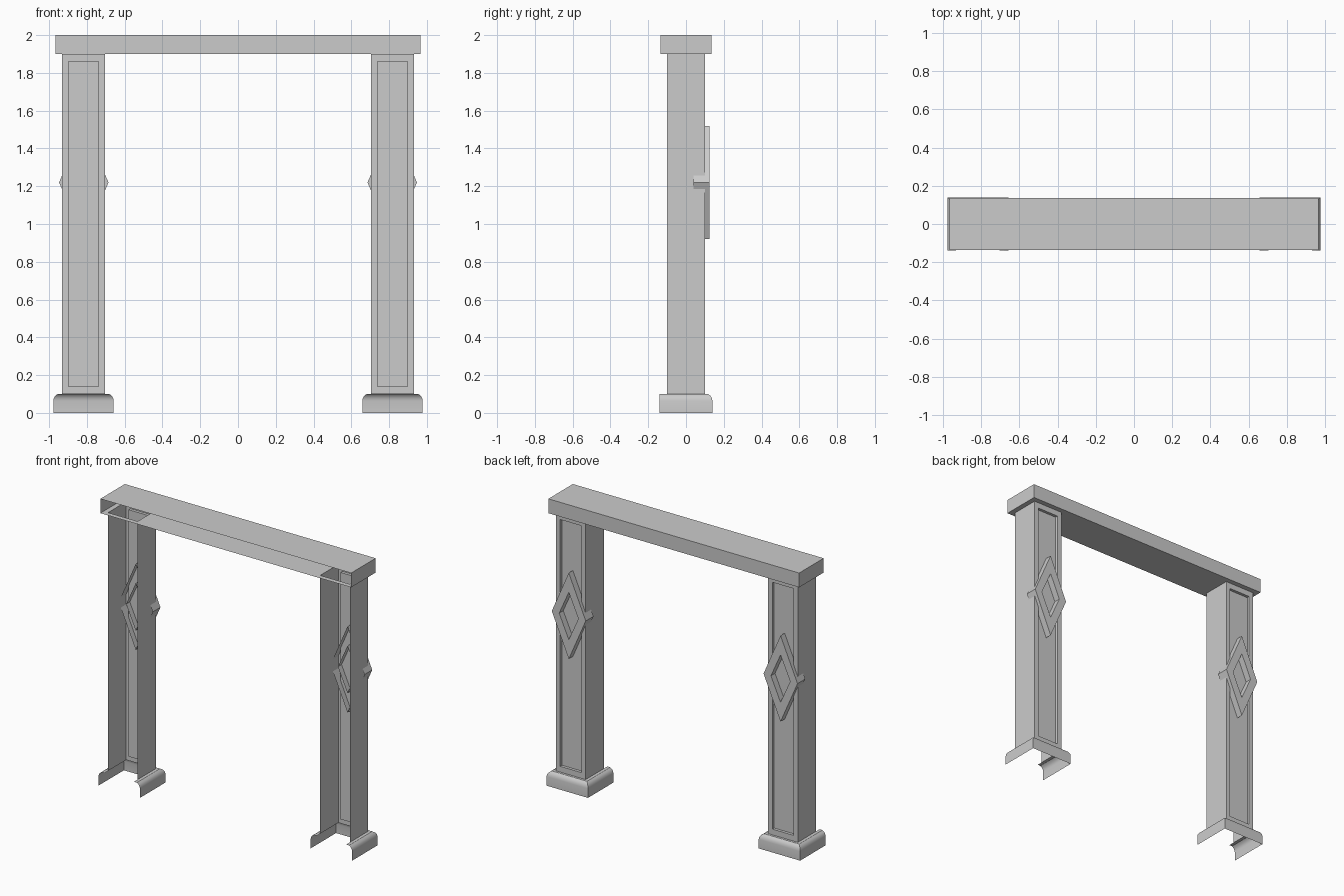
import bpy, bmesh

if "Cube" in bpy.data.objects:
    bpy.data.objects.remove(bpy.data.objects["Cube"])

CX = 0.818            # pillar centre distance from the middle
HW, HD = 0.114, 0.10  # pillar half width and half depth
Z0, Z1 = 0.10, 1.90   # pillar bottom and top


def finish(bm, name, x=0.0, smooth=False):
    bmesh.ops.remove_doubles(bm, verts=bm.verts, dist=1e-5)
    bmesh.ops.recalc_face_normals(bm, faces=bm.faces)
    me = bpy.data.meshes.new(name)
    bm.to_mesh(me)
    bm.free()
    ob = bpy.data.objects.new(name, me)
    bpy.context.collection.objects.link(ob)
    ob.location.x = x
    if smooth:
        bpy.ops.object.select_all(action='DESELECT')
        ob.select_set(True)
        bpy.context.view_layer.objects.active = ob
        bpy.ops.object.shade_smooth_by_angle()
    return ob


def loft(bm, rings, closed=True):
    """Join rings of points with quads; returns the vertex rings."""
    vr = [[bm.verts.new(p) for p in r] for r in rings]
    for a, b in zip(vr, vr[1:]):
        n = len(a)
        for i in range(n if closed else n - 1):
            j = (i + 1) % n
            bm.faces.new((a[i], a[j], b[j], b[i]))
    return vr


def u_ring(hx, yf, yb, z):
    return [(-hx, yf, z), (-hx, yb, z), (hx, yb, z), (hx, yf, z)]


def panel_ring(hx, za, zb, y):
    return [(-hx, y, za), (hx, y, za), (hx, y, zb), (-hx, y, zb)]


def diamond(hx, hz, y):
    return [(hx, y, 0), (0, y, hz), (-hx, y, 0), (0, y, -hz)]


for side, s in (("left", -1), ("right", 1)):
    # Pillar: two side walls and a back with a sunken panel, front open
    bm = bmesh.new()
    for x in (-HW, HW):
        loft(bm, [[(x, -HD, Z0), (x, HD, Z0)], [(x, -HD, Z1), (x, HD, Z1)]], False)
    rings = loft(bm, [panel_ring(HW, Z0, Z1, HD),
                      panel_ring(0.082, 0.14, 1.86, HD),
                      panel_ring(0.082, 0.14, 1.86, HD - 0.02)])
    bm.faces.new(rings[-1])
    finish(bm, side + "_pillar", s * CX)

    # Plinth: three-sided moulding with a rounded top edge
    bm = bmesh.new()
    prof = [(0, 0), (0, 0.064), (0.003, 0.078), (0.011, 0.091), (0.024, 0.10)]
    rings = [u_ring(0.16 - d, -0.14, 0.14 - d, z) for d, z in prof]
    rings.append(u_ring(HW, -0.14, HD, Z0))
    loft(bm, rings, False)
    finish(bm, side + "_plinth", s * CX, True)

    # Diamond ornament: hollow ring whose walls run back through the panel
    bm = bmesh.new()
    loft(bm, [diamond(0.131, 0.30, 0.04), diamond(0.131, 0.30, 0.125),
              diamond(0.074, 0.165, 0.125), diamond(0.074, 0.165, 0.04)])
    ob = finish(bm, side + "_diamond", s * 0.8165)
    ob.location.z = 1.22

# Lintel: open front, underside with openings over the pillars
bm = bmesh.new()
bx, by = 0.967, 0.135
loft(bm, [u_ring(bx, -by, by, 1.9), u_ring(bx, -by, by, 2.0)], False)
bm.faces.new([bm.verts.new(p) for p in u_ring(bx, -by, by, 2.0)])
xs = [-bx, -CX - HW, -CX + HW, CX - HW, CX + HW, bx]
ys = [-by, -HD, HD, by]
for i in range(5):
    for j in range(3):
        if i in (1, 3) and j == 1:
            continue
        bm.faces.new([bm.verts.new((x, y, 1.9)) for x, y in (
            (xs[i], ys[j]), (xs[i], ys[j + 1]),
            (xs[i + 1], ys[j + 1]), (xs[i + 1], ys[j]))])
bmesh.ops.remove_doubles(bm, verts=bm.verts, dist=1e-5)
bmesh.ops.dissolve_limit(bm, angle_limit=0.01, verts=bm.verts, edges=bm.edges)
finish(bm, "lintel")
